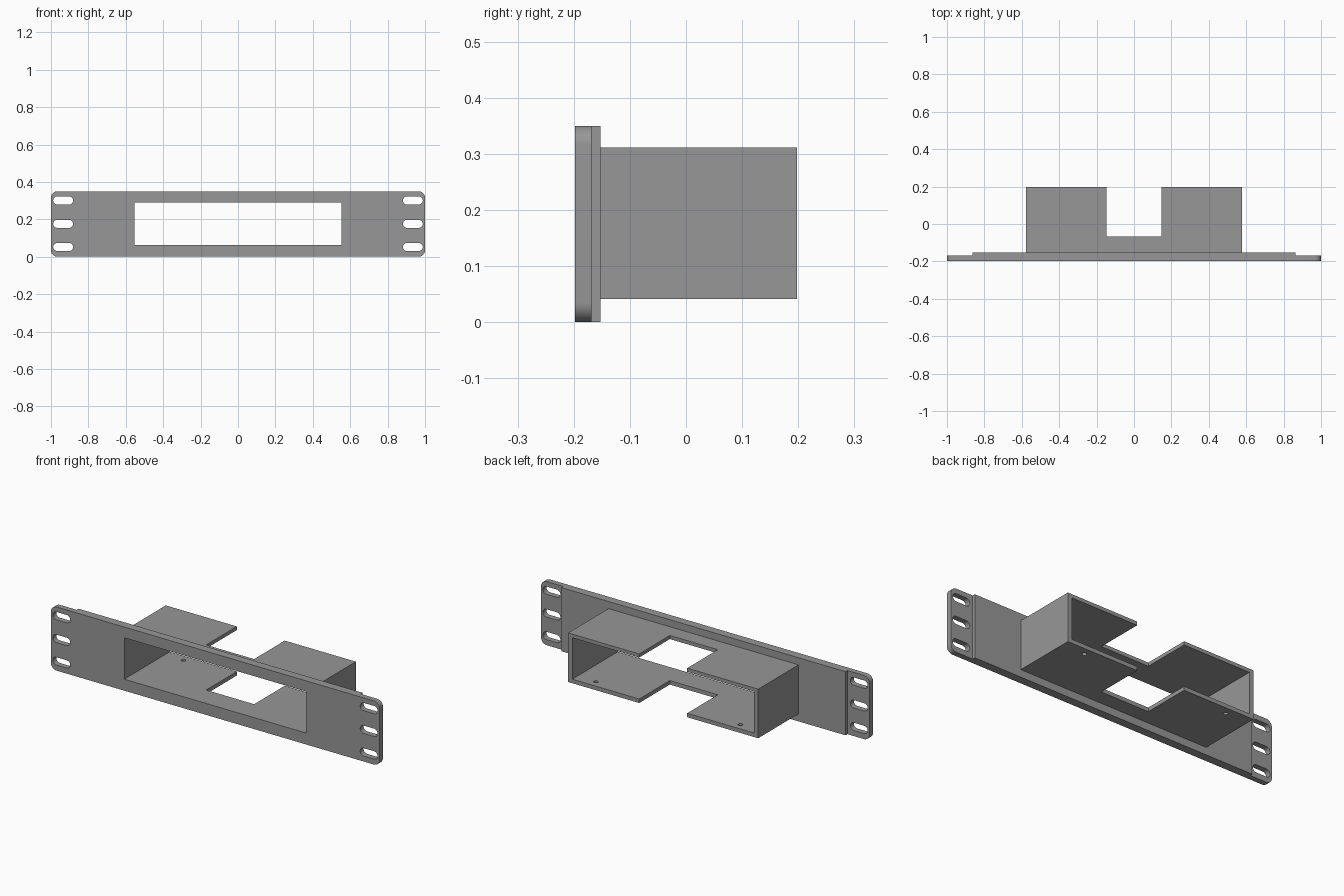
import bpy, bmesh, math
from mathutils import Vector

if "Cube" in bpy.data.objects:
    bpy.data.objects.remove(bpy.data.objects["Cube"])

grey = bpy.data.materials.new("mid_grey")
grey.diffuse_color = (0.31, 0.31, 0.31, 1)
grey.use_nodes = True
grey.node_tree.nodes["Principled BSDF"].inputs["Base Color"].default_value = grey.diffuse_color


def prism(name, outline, start, end, axis="Y"):
    """Extrude a 2D outline (x,z along Y, or x,y along Z)."""
    bm = bmesh.new()
    if axis == "Y":
        verts = [bm.verts.new((u, start, v)) for u, v in outline]
        offset = Vector((0, end - start, 0))
    else:
        verts = [bm.verts.new((u, v, start)) for u, v in outline]
        offset = Vector((0, 0, end - start))
    face = bm.faces.new(verts)
    ext = bmesh.ops.extrude_face_region(bm, geom=[face])["geom"]
    moved = [g for g in ext if isinstance(g, bmesh.types.BMVert)]
    bmesh.ops.translate(bm, verts=moved, vec=offset)
    bmesh.ops.recalc_face_normals(bm, faces=bm.faces)
    mesh = bpy.data.meshes.new(name)
    bm.to_mesh(mesh)
    bm.free()
    mesh.materials.append(grey)
    obj = bpy.data.objects.new(name, mesh)
    bpy.context.collection.objects.link(obj)
    return obj


def rounded_rect(cx, cy, hw, hh, r, n=10):
    """Rectangle outline with rounded corners."""
    pts = []
    for k, (sx, sy) in enumerate([(1, 1), (-1, 1), (-1, -1), (1, -1)]):
        for i in range(n + 1):
            a = math.pi / 2 * (k + i / n)
            p = (cx + sx * (hw - r) + r * math.cos(a),
                 cy + sy * (hh - r) + r * math.sin(a))
            if not pts or math.dist(p, pts[-1]) > 1e-5:
                pts.append(p)
    if math.dist(pts[0], pts[-1]) < 1e-5:
        pts.pop()
    return pts


def rect(x0, x1, v0, v1):
    return [(x0, v0), (x1, v0), (x1, v1), (x0, v1)]


def combine(target, other, operation):
    """Apply a boolean and remove the helper."""
    mod = target.modifiers.new("bool", "BOOLEAN")
    mod.operation, mod.object, mod.solver = operation, other, "EXACT"
    bpy.context.view_layer.objects.active = target
    bpy.ops.object.modifier_apply(modifier=mod.name)
    bpy.data.objects.remove(other)


FRONT, EAR_BACK, PANEL_BACK, REAR = -0.198, -0.168, -0.152, 0.198
HEIGHT = 0.35

# Face plate with thin rounded ears, thicker middle and rear sleeve
panel = prism("rack_panel", rounded_rect(0, HEIGHT / 2, 1, HEIGHT / 2, 0.035),
              FRONT, EAR_BACK)
combine(panel, prism("panel_middle", rect(-0.864, 0.864, 0, HEIGHT),
                     FRONT, PANEL_BACK), "UNION")
combine(panel, prism("sleeve", rect(-0.578, 0.578, 0.041, 0.311),
                     -0.18, REAR), "UNION")

# Rectangular opening running right through the sleeve
combine(panel, prism("opening", rect(-0.553, 0.553, 0.063, 0.291),
                     -0.3, 0.3), "DIFFERENCE")

# Rear notch through the sleeve's top and floor
combine(panel, prism("notch", rect(-0.146, 0.146, -0.068, 0.3),
                     -0.1, 0.5, "Z"), "DIFFERENCE")

for side in (-1, 1):
    # Three mounting slots per ear
    for z in (0.052, 0.176, 0.301):
        slot = rounded_rect(side * 0.935, z, 0.053, 0.0215, 0.0215)
        combine(panel, prism("slot", slot, -0.3, -0.1), "DIFFERENCE")
    # Small screw hole in the sleeve floor
    hole = rounded_rect(side * 0.44, 0.155, 0.012, 0.012, 0.012, 6)
    combine(panel, prism("screw_hole", hole, 0, 0.1, "Z"), "DIFFERENCE")

# Smooth the rounded corners and slot ends, keep the edges crisp
bpy.ops.object.select_all(action="DESELECT")
panel.select_set(True)
bpy.context.view_layer.objects.active = panel
bpy.ops.object.shade_smooth_by_angle(angle=math.radians(30))
